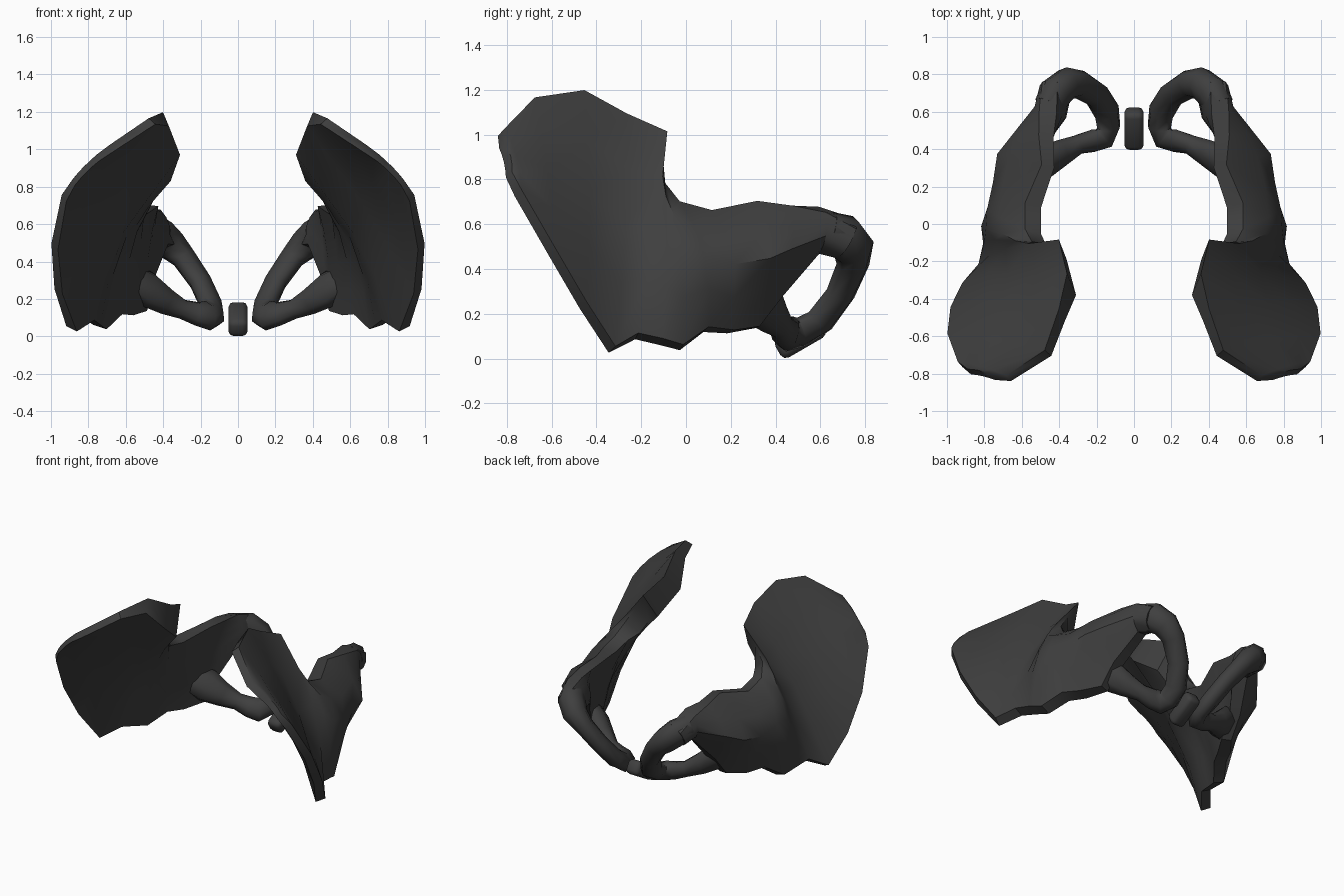
import bpy, bmesh, math
from mathutils import Vector

old = bpy.data.objects.get("Cube")
if old:
    bpy.data.objects.remove(old, do_unlink=True)

# Single dark grey material
grey = bpy.data.materials.new("dark_grey")
grey.use_nodes = True
COLOUR = (0.05, 0.05, 0.05, 1)
grey.diffuse_color = COLOUR
bsdf = grey.node_tree.nodes["Principled BSDF"]
bsdf.inputs["Base Color"].default_value = COLOUR
bsdf.inputs["Roughness"].default_value = 0.7


def finish(name, bm, mirror=True, angle=60):
    bmesh.ops.recalc_face_normals(bm, faces=bm.faces)
    mesh = bpy.data.meshes.new(name)
    bm.to_mesh(mesh)
    bm.free()
    mesh.materials.append(grey)
    obj = bpy.data.objects.new(name, mesh)
    bpy.context.scene.collection.objects.link(obj)
    bpy.ops.object.select_all(action='DESELECT')
    obj.select_set(True)
    bpy.context.view_layer.objects.active = obj
    bpy.ops.object.shade_smooth_by_angle(angle=math.radians(angle))
    if mirror:
        obj.modifiers.new("both_sides", 'MIRROR').use_axis[0] = True
    return obj


def loft(rings):
    """Skin a list of closed point rings and cap both ends."""
    bm = bmesh.new()
    loops = [[bm.verts.new(p) for p in ring] for ring in rings]
    n = len(loops[0])
    for a, b in zip(loops, loops[1:]):
        for i in range(n):
            j = (i + 1) % n
            bm.faces.new((a[i], a[j], b[j], b[i]))
    # Cap each end as strips between the two halves of the ring
    for loop in (loops[0], loops[-1]):
        for i in range(n // 2 - 1):
            bm.faces.new((loop[i], loop[i + 1], loop[n - 2 - i], loop[n - 1 - i]))
    return bm


def tangent(points, i):
    return (points[min(i + 1, len(points) - 1)] - points[max(i - 1, 0)]).normalized()


# Stations: lower edge, upper edge, outward bulge,
# middle half thickness, edge half thickness, socket dent
blade = [
    ((.88, -.79, .82), (.75, -.82, .95), .01, .022, .02, 0),
    ((.93, -.75, .74), (.67, -.825, 1.01), .02, .03, .025, 0),
    ((.98, -.60, .48), (.46, -.69, 1.15), .02, .03, .028, 0),
    ((.96, -.46, .24), (.38, -.47, 1.185), .03, .035, .03, 0),
    ((.89, -.33, .04), (.33, -.28, 1.08), .04, .04, .035, 0),
    ((.80, -.22, .10), (.37, -.09, 1.00), .06, .055, .035, 0),
    ((.77, -.11, .075), (.44, -.11, .88), .08, .07, .04, 0),
    ((.74, -.02, .05), (.51, -.10, .77), .09, .09, .04, 0),
]
seat = [
    ((.66, .09, .13), (.54, -.04, .69), .09, .11, .045, 0),
    ((.60, .20, .12), (.54, .10, .655), .08, .12, .045, .04),
    ((.52, .32, .14), (.46, .31, .70), .12, .13, .035, .06),
    ((.50, .43, .28), (.47, .47, .68), .07, .10, .04, .03),
    ((.42, .58, .48), (.46, .61, .665), .01, .09, .05, 0),
    ((.38, .67, .47), (.45, .76, .60), .02, .075, .045, 0),
]
# Thick inner lip along the upper edge, as an offset from the edge
lips = {
    3: (-.01, -.05, -.06), 4: (-.02, -.10, -.11), 5: (-.01, -.10, -.17),
    6: (-.02, -.07, -.09), 7: (-.05, -.03, -.06),
}
stations = blade + seat
mids = [(Vector(s[0]) + Vector(s[1])) / 2 for s in stations]
PROFILE = (0, .75, 1, .75, 0)
rings = []
for k, (low, high, bulge, middle, edge, dent) in enumerate(stations):
    low, high = Vector(low), Vector(high)
    out = tangent(mids, k).cross(high - low).normalized()
    outer, inner = [], []
    for i, f in enumerate(PROFILE):
        centre = low.lerp(high, i / 4) + out * bulge * f
        half = edge + (middle - edge) * f
        outer.append(centre + out * (half - (dent if i == 1 else 0)))
        inner.append(centre - out * half)
    if k in lips:
        lip = Vector(lips[k])
        inner[4] = high + lip
        inner[3] += lip * .4
    rings.append(outer + inner[::-1])
finish("hip_blade_and_seat", loft(rings), angle=40)

# Lower ring around the side opening: centre, width in the ring plane, thickness
path = [
    ((.455, .63, .57), .085, .075),
    ((.42, .70, .545), .10, .085),
    ((.36, .75, .49), .09, .08),
    ((.29, .745, .42), .075, .06),
    ((.20, .69, .29), .068, .055),
    ((.145, .60, .17), .07, .055),
    ((.135, .52, .12), .072, .052),
    ((.16, .46, .11), .08, .055),
    ((.22, .445, .12), .068, .055),
    ((.30, .425, .145), .055, .05),
    ((.39, .38, .19), .08, .065),
    ((.48, .33, .25), .11, .075),
    ((.56, .28, .30), .10, .06),
]
centres = [Vector(p[0]) for p in path]
plane_normal = Vector((.71, .53, -.47))
SIDES = 8
rings = []
for centre, (_, width, thick) in zip(centres, path):
    along = tangent(centres, len(rings))
    side = plane_normal.cross(along).normalized()
    up = along.cross(side)
    ring = []
    for i in range(SIDES):
        a = math.tau * (i + .5) / SIDES
        ring.append(centre + side * width * math.cos(a) * 1.05
                    + up * thick * math.sin(a) * 1.05)
    rings.append(ring)
finish("lower_ring", loft(rings))

# Small rounded disc on the centre line
bm = bmesh.new()
bmesh.ops.create_cube(bm, size=2)
bmesh.ops.scale(bm, vec=(.052, .115, .05), verts=bm.verts)
bmesh.ops.bevel(bm, geom=bm.edges[:], offset=.028, segments=2,
                profile=.5, affect='EDGES')
disc = finish("centre_disc", bm, mirror=False)
disc.rotation_euler.x = math.radians(30)
disc.location = (0, .51, .092)
